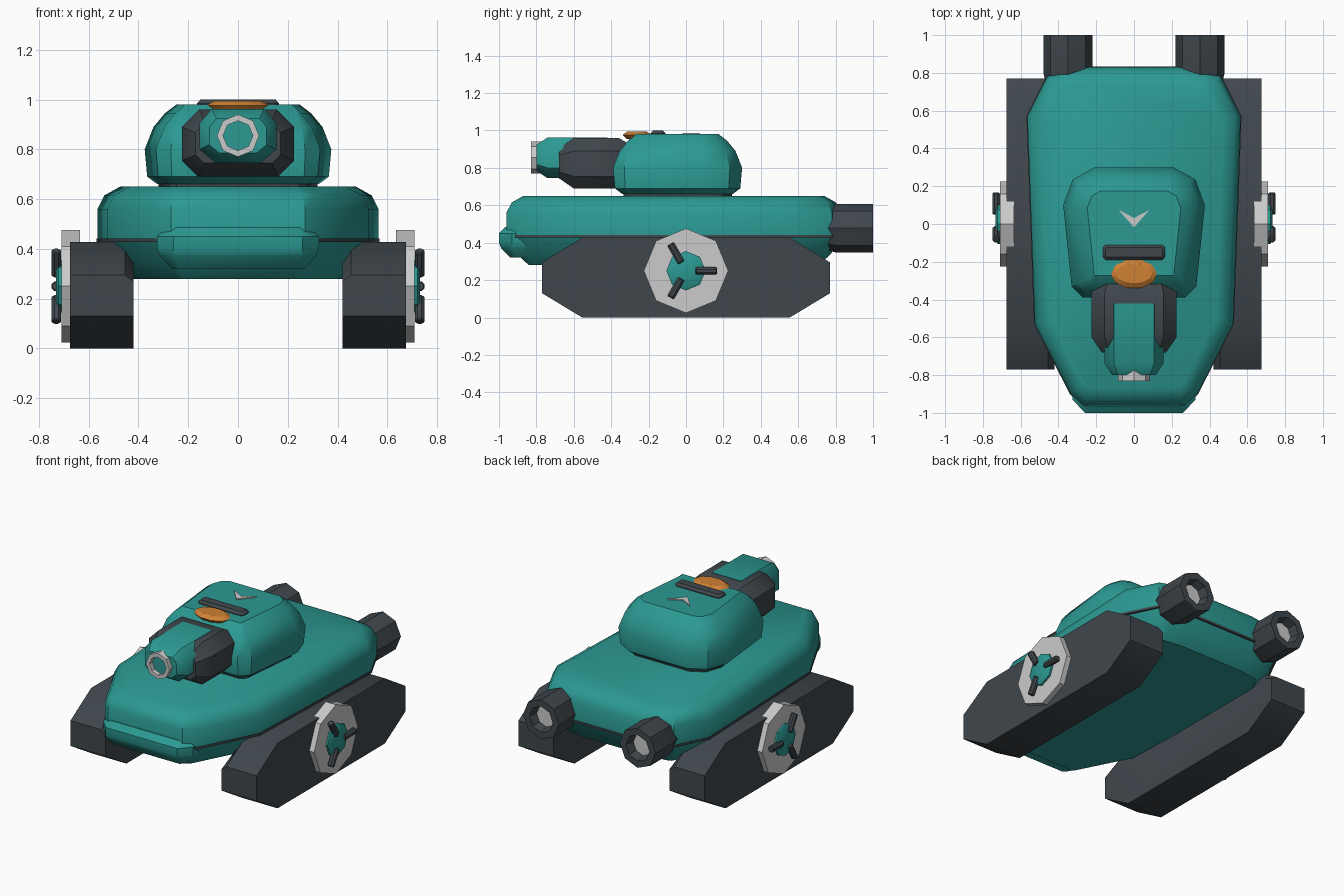
import bpy, bmesh
from math import pi, sin, cos, radians
from mathutils import Vector, Matrix

if "Cube" in bpy.data.objects:
    bpy.data.objects.remove(bpy.data.objects["Cube"])


def material(name, rgb):
    m = bpy.data.materials.new(name)
    m.diffuse_color = (*rgb, 1)
    m.use_nodes = True
    m.node_tree.nodes["Principled BSDF"].inputs["Base Color"].default_value = m.diffuse_color
    return m


TEAL = material("teal_paint", (0.025, 0.32, 0.29))
DARK = material("dark_metal", (0.05, 0.062, 0.072))
ORANGE = material("orange_lens", (0.62, 0.22, 0.035))


def sym(half):
    """Full counter-clockwise outline from its positive half."""
    return [Vector(p) for p in half] + [Vector((-a, b)) for a, b in reversed(half)]


def circle(r, n=8, c=(0, 0), phase=0, squash=1):
    return [Vector((c[0] + r * cos(phase + 2 * pi * i / n),
                    c[1] + r * squash * sin(phase + 2 * pi * i / n))) for i in range(n)]


def inset(pts, d):
    """Move every edge of an outline inward by d."""
    out = []
    for i, p in enumerate(pts):
        e1 = (p - pts[i - 1]).normalized()
        e2 = (pts[(i + 1) % len(pts)] - p).normalized()
        n1, n2 = Vector((-e1.y, e1.x)), Vector((-e2.y, e2.x))
        out.append(p + (n1 + n2) * d / (1 + n1.dot(n2)))
    return out


def loft(name, layers, mat=None, axis="z", mirror=False, xf=None, angle=35):
    """Skin a stack of (outline, height) layers along an axis."""
    place = {"x": lambda a, b, h: (h, a, b),
             "y": lambda a, b, h: (a, h, b),
             "z": lambda a, b, h: (a, b, h)}[axis]
    bm = bmesh.new()
    rings = [[bm.verts.new(place(p[0], p[1], h)) for p in pts] for pts, h in layers]
    for r, s in zip(rings, rings[1:]):
        for i in range(len(r)):
            j = (i + 1) % len(r)
            bm.faces.new((r[i], r[j], s[j], s[i]))
    bm.faces.new(rings[0])
    bm.faces.new(rings[-1])
    bmesh.ops.recalc_face_normals(bm, faces=bm.faces)
    if xf:
        bm.transform(xf)
    me = bpy.data.meshes.new(name)
    bm.to_mesh(me)
    bm.free()
    me.polygons.foreach_set("use_smooth", [True] * len(me.polygons))
    me.set_sharp_from_angle(angle=radians(angle))
    if mat:
        me.materials.append(mat)
    ob = bpy.data.objects.new(name, me)
    bpy.context.collection.objects.link(ob)
    if mirror:
        ob.modifiers.new("mirror", "MIRROR").use_mirror_merge = False
    return ob


def stack(pts, levels):
    return [(inset(pts, d), h) for h, d in levels]


# Hull: upper shell, dark seam and tapered belly
hull = sym([(0.27, -0.96), (0.335, -0.90), (0.525, -0.53), (0.565, 0.57),
            (0.46, 0.78), (0.38, 0.81), (0.24, 0.83)])
loft("upper_hull", stack(hull, [(0.44, 0), (0.56, 0), (0.615, 0.028), (0.65, 0.09)]), TEAL)
loft("hull_seam", stack(hull, [(0.428, -0.004), (0.442, -0.004)]), DARK)
loft("lower_hull", stack(hull, [(0.28, 0.12), (0.34, 0.055), (0.43, 0.008)]), TEAL)

# Nose bumper
nose = sym([(0.26, -1.0), (0.325, -0.93), (0.325, -0.74)])
loft("nose_bumper", stack(nose, [(0.32, 0.06), (0.37, 0.012), (0.40, 0),
                                 (0.45, 0), (0.485, 0.035)]), TEAL)

# Turret and the ring it turns on
turret = sym([(0.27, -0.39), (0.33, -0.33), (0.375, 0.10), (0.325, 0.235), (0.21, 0.30)])
loft("turret_ring", stack(turret, [(0.64, 0.055), (0.68, 0.055)]), DARK)
loft("turret", stack(turret, [(0.66, 0.05), (0.69, 0.01), (0.80, 0), (0.89, 0.035),
                              (0.945, 0.08), (0.98, 0.125)]), TEAL)

# Gun: dark mantlet, stubby teal barrel, muzzle ring with a recessed plug
mantlet = sym([(0.16, 0.69), (0.225, 0.755), (0.225, 0.89), (0.155, 0.96)])
loft("gun_mantlet", stack(mantlet, [(-0.68, 0.055), (-0.60, 0), (-0.36, 0), (-0.29, 0.04)]),
     DARK, "y")
barrel = sym([(0.09, 0.745), (0.155, 0.80), (0.155, 0.905), (0.105, 0.963)])
loft("gun_barrel", stack(barrel, [(-0.80, 0.04), (-0.74, 0), (-0.42, 0)]), TEAL, "y")
MZ = (0, 0.855)
loft("muzzle_ring", [(circle(r, 8, MZ), y) for r, y in
                     [(0.085, -0.75), (0.085, -0.83), (0.06, -0.83), (0.06, -0.785)]],
     None, "y")
loft("muzzle_plug", [(circle(0.06, 8, MZ), y) for y in (-0.80, -0.77)], TEAL, "y")

# Turret roof details: lens, dark sight bar, chevron plate
lens = circle(0.125, 10, (0, -0.262), squash=0.64)
loft("roof_lens", stack(lens, [(0.955, 0.02), (0.977, 0), (0.995, 0.025)]), ORANGE)
bar = sym([(0.15, -0.19), (0.165, -0.175), (0.165, -0.125), (0.15, -0.11)])
loft("sight_bar", stack(bar, [(0.96, 0), (0.985, 0), (1.0, 0.014)]), DARK)
chevron = [(0, -0.018), (0.082, 0.075), (0, 0.032), (-0.082, 0.075)]
loft("chevron_plate", [(chevron, 0.97), (chevron, 0.987)])

# Tracks: flat-sided pods with the inner top edge chamfered
pod = sym([(0.555, 0), (0.77, 0.13), (0.77, 0.295), (0.555, 0.427)])
pod_inner = sym([(0.555, 0), (0.77, 0.13), (0.77, 0.27), (0.555, 0.375)])
loft("track", [(pod_inner, 0.42), (pod, 0.455), (pod, 0.675)], DARK, "x", True)

# Side discs with hub and three spokes
AX = (0, 0.25)
loft("side_disc", [(circle(0.226, 8, AX), x) for x in (0.635, 0.71)], None, "x", True)
loft("side_hub", [(circle(r, 8, AX), x) for r, x in
                  [(0.105, 0.70), (0.105, 0.722), (0.085, 0.732)]], TEAL, "x", True)
for k in range(3):
    turn = Matrix.Translation((0.73, 0, 0.25)) @ Matrix.Rotation(k * 2 * pi / 3, 4, "X")
    loft(f"hub_spoke_{k + 1}", [(circle(r, 8, phase=pi / 8), y) for r, y in
                                [(0.016, 0.05), (0.021, 0.056), (0.021, 0.16), (0.016, 0.166)]],
         DARK, "y", True, turn)

# Twin rear exhausts with a grey core inside each
EX = (0.35, 0.478)
loft("exhaust", [(circle(r, 8, EX), y) for r, y in
                 [(0.09, 0.68), (0.115, 0.74), (0.13, 0.80), (0.13, 1.0),
                  (0.085, 1.0), (0.07, 0.93)]], DARK, "y", True)
loft("exhaust_core", [(circle(0.07, 8, EX), y) for y in (0.90, 0.945)], None, "y", True)
